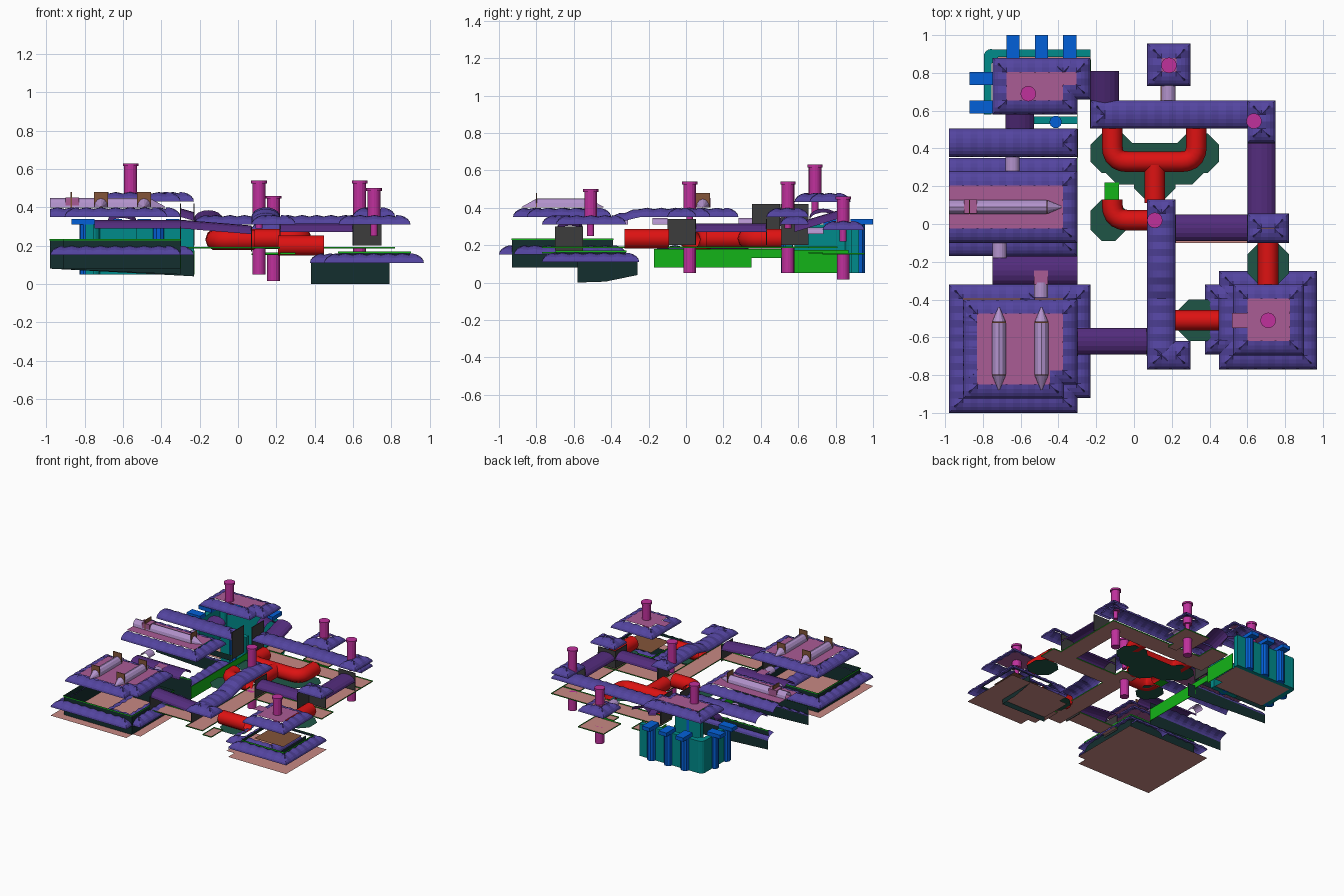
import bpy, math
from mathutils import Vector

if "Cube" in bpy.data.objects:
    bpy.data.objects.remove(bpy.data.objects["Cube"])

# Display colours (0-255), converted to linear below
COL = dict(roof=(84, 70, 158), hall=(84, 48, 124), lav=(178, 146, 204), pink=(168, 92, 148),
           mag=(190, 52, 155), red=(220, 25, 25), blue=(10, 96, 215), teal=(0, 138, 138),
           green=(26, 178, 30), dark=(26, 50, 50), floor=(198, 135, 130), brown=(130, 85, 60),
           grey=(62, 62, 62), pad=(36, 86, 72))
MATS = {}
for k, c in COL.items():
    MATS[k] = bpy.data.materials.new(k)
    MATS[k].diffuse_color = (*[(v / 255) ** 2.2 for v in c], 1)


def mesh(name, verts, faces, mat):
    me = bpy.data.meshes.new(name)
    me.from_pydata(verts, [], faces)
    me.validate()
    me.materials.append(MATS[mat])
    ob = bpy.data.objects.new(name, me)
    bpy.context.collection.objects.link(ob)
    return ob


def box(name, x0, x1, y0, y1, z0, z1, mat):
    v = [(x, y, z) for z in (z0, z1) for x, y in ((x0, y0), (x1, y0), (x1, y1), (x0, y1))]
    return mesh(name, v, [(3, 2, 1, 0), (4, 5, 6, 7)] + [(i, (i + 1) % 4, (i + 1) % 4 + 4, i + 4) for i in range(4)], mat)


def plane(name, x0, x1, y0, y1, z, mat):
    return mesh(name, [(x0, y0, z), (x1, y0, z), (x1, y1, z), (x0, y1, z)], [(0, 1, 2, 3)], mat)


def ring(name, x0, x1, y0, y1, z0, z1, mat, skip=()):
    v = [(x, y, z) for z in (z0, z1) for x, y in ((x0, y0), (x1, y0), (x1, y1), (x0, y1))]
    return mesh(name, v, [(i, (i + 1) % 4, (i + 1) % 4 + 4, i + 4) for i in range(4) if i not in skip], mat)


def rim_roof(name, x0, x1, y0, y1, z, cap=True, west_open=False, h=.05, w=.075):
    """Quarter-round tiled rim round a rectangle, flat centre; z may be a function of y."""
    zf = z if callable(z) else (lambda y: z)
    corners = [(x0, y0), (x1, y0), (x1, y1), (x0, y1)]
    loop = []
    for s in range(4):
        a, b = Vector(corners[s]), Vector(corners[(s + 1) % 4])
        n = 2 * max(1, round((b - a).length / .075))
        loop += [(a.lerp(b, i / n), i % 2, s) for i in range(n)]
    N, steps, verts, faces = len(loop), 5, [], []
    for k in range(steps + 1):
        t = k / steps * math.pi / 2
        d = w * (1 - math.cos(t))
        for p, ph, s in loop:
            dw = 0 if west_open else d
            x = min(max(p.x, x0 + dw), x1 - d)
            y = min(max(p.y, y0 + d), y1 - d)
            dip = .008 * math.sin(t) if ph == 0 else 0
            verts.append((x, y, zf(y) + h * math.sin(t) - dip))
    for k in range(steps):
        for i in range(N):
            if west_open and loop[i][2] == 3:
                continue
            j = (i + 1) % N
            faces.append((k * N + i, k * N + j, k * N + N + j, k * N + N + i))
    mesh(name, verts, faces, 'roof')
    if cap and x1 - x0 > .16 and y1 - y0 > .16:
        plane(name + '_centre', x0 if west_open else x0 + w, x1 - w, y0 + w, y1 - w, z + h + .001, 'pink')


def barrel(name, x0, x1, y0, y1, za, zb, axis, mat, h=.045, seg=8):
    """Low half-barrel vault running along one axis from height za to zb."""
    v = []
    for i in range(seg + 1):
        t = math.pi * i / seg
        c, s = (1 - math.cos(t)) / 2, h * math.sin(t)
        for e, z in ((0, za), (1, zb)):
            v.append((x0 + (x1 - x0) * e, y0 + (y1 - y0) * c, z + s) if axis == 'x'
                     else (x0 + (x1 - x0) * c, y0 + (y1 - y0) * e, z + s))
    return mesh(name, v, [(2 * i, 2 * i + 1, 2 * i + 3, 2 * i + 2) for i in range(seg)], mat)


def lathe(name, c, prof, mat, seg=16):
    v = [(c[0] + r * math.cos(2 * math.pi * i / seg), c[1] + r * math.sin(2 * math.pi * i / seg), z)
         for r, z in prof for i in range(seg)]
    f = [(k * seg + i, k * seg + (i + 1) % seg, (k + 1) * seg + (i + 1) % seg, (k + 1) * seg + i)
         for k in range(len(prof) - 1) for i in range(seg)]
    f += [tuple(range(seg))[::-1], tuple(range((len(prof) - 1) * seg, len(prof) * seg))]
    return mesh(name, v, f, mat)


def tube(name, pts, z, mat='red', r=.055, bend=.08):
    path = [Vector(pts[0])]
    for a, b, c in zip(pts, pts[1:], pts[2:]):
        a, b, c = Vector(a), Vector(b), Vector(c)
        p, q = b + (a - b).normalized() * bend, b + (c - b).normalized() * bend
        path += [p * (1 - t) ** 2 + b * 2 * t * (1 - t) + q * t * t for t in (0, .2, .4, .6, .8, 1)]
    path.append(Vector(pts[-1]))
    cu = bpy.data.curves.new(name, 'CURVE')
    cu.dimensions, cu.bevel_depth, cu.bevel_resolution = '3D', r, 3
    sp = cu.splines.new('POLY')
    sp.points.add(len(path) - 1)
    for s, p in zip(sp.points, path):
        s.co = (p.x, p.y, z, 1)
    cu.materials.append(MATS[mat])
    ob = bpy.data.objects.new(name, cu)
    bpy.context.collection.objects.link(ob)


def pad(name, x0, x1, y0, y1, z, c=.06):
    mesh(name, [(x0 + c, y0, z), (x1 - c, y0, z), (x1, y0 + c, z), (x1, y1 - c, z), (x1 - c, y1, z),
                (x0 + c, y1, z), (x0, y1 - c, z), (x0, y0 + c, z)], [tuple(range(8))], 'pad')


# Upper roofs
rim_roof('pump_roof', -.75, -.30, .58, .88, .43)
rim_roof('pump_roof_step', -.45, -.23, .66, .88, .43)
rim_roof('west_strip_roof', -.98, -.30, .355, .505, .35, west_open=True)
rim_roof('west_room_roof', -.98, -.30, -.10, .28, .35, west_open=True)
rim_roof('southwest_roof', -.905, -.30, -.85, -.40, .35)
rim_roof('southwest_roof_step', -.905, -.37, -.925, -.45, .35)
rim_roof('central_roof', .07, .22, -.77, .13, lambda y: .31 + .04 * min(1, max(0, (y + .40) / .15)))
rim_roof('central_roof_foot', .07, .30, -.77, -.62, .31)
rim_roof('north_strip_roof', -.23, .75, .505, .655, .31)
rim_roof('northeast_roof', .60, .75, .43, .655, .35)
rim_roof('north_room_roof', .07, .30, .73, .955, .28)
rim_roof('east_roof', .60, .82, -.10, .055, .35)
rim_roof('southeast_roof', .525, .90, -.695, -.32, .31)
plane('southeast_roof_tab', .52, .60, -.55, -.47, .362, 'pink')
# Lower skirt roofs
rim_roof('west_skirt', -.98, -.30, -.17, .35, .15, cap=False, west_open=True)
rim_roof('southwest_skirt', -.98, -.30, -1, -.32, .15, cap=False)
rim_roof('southwest_skirt_step', -.60, -.23, -.92, -.32, .15, cap=False)
rim_roof('southeast_skirt', .45, .97, -.77, -.25, .11, cap=False)
rim_roof('southeast_skirt_step', .375, .80, -.69, -.32, .11, cap=False)

# Corridor vaults and small links
barrel('southwest_corridor', -.30, .07, -.69, -.55, .29, .26, 'x', 'hall')
barrel('mid_corridor', .22, .60, -.09, .05, .27, .27, 'x', 'hall')
barrel('east_corridor', .60, .75, .05, .43, .27, .27, 'y', 'hall')
barrel('north_link_corridor', -.23, -.08, .58, .81, .27, .34, 'y', 'hall')
barrel('pump_link_corridor', -.30, -.23, .66, .81, .35, .33, 'x', 'hall')
barrel('west_corridor', -.75, -.30, -.32, -.17, .29, .29, 'x', 'hall')
barrel('pump_south_corridor', -.68, -.53, .50, .60, .30, .33, 'y', 'hall')
for n, x0, y0, y1, z in (('a', -.68, .28, .36, .31), ('b', -.75, -.18, -.10, .31),
                         ('c', -.53, -.39, -.31, .31), ('d', .145, .65, .735, .26)):
    barrel('link_' + n, x0, x0 + .075, y0, y1, z, z, 'y', 'lav', .035)
plane('corridor_patch', -.53, -.455, -.32, -.245, .338, 'pink')


# Roof-top ridges with pointed tips and small fins
def ridge(name, a, b, tip_a=True):
    a, b = Vector((*a, 0)), Vector((*b, 0))
    d = (b - a).normalized()
    s = Vector((-d.y, d.x, 0))
    secs = ([(a, .003)] if tip_a else []) + [(a + d * (.08 if tip_a else 0), .037), (b - d * .08, .037), (b, .003)]
    v = []
    for p, r in secs:
        for i in range(7):
            t = math.pi * i / 6
            v.append(p + s * r * math.cos(t) + Vector((0, 0, .40 + r * 1.3 * math.sin(t))))
    mesh(name, v, [(k * 7 + i, k * 7 + i + 1, k * 7 + 8 + i, k * 7 + 7 + i)
                   for k in range(len(secs) - 1) for i in range(6)], 'lav')


ridge('west_ridge', (-.98, .09), (-.38, .09), False)
box('west_ridge_block', -.90, -.83, .055, .13, .40, .451, 'pink')
for x in (-.87, -.46):
    box('ridge_fin', x - .003, x + .003, .052, .128, .40, .48, 'brown')
for x in (-.715, -.49):
    ridge('southwest_ridge', (x, -.88), (x, -.44))
    for y in (-.80, -.52):
        box('ridge_fin', x - .037, x + .037, y - .003, y + .003, .40, .48, 'brown')

# Chimneys with stubs, and the shafts beneath the floors
for x, y, top, base, low in ((-.56, .69, .63, .46, None), (.11, .02, .54, .38, .05), (.185, .84, .46, .31, .015),
                             (.635, .545, .54, .38, .05), (.71, -.51, .50, .34, None)):
    lathe('chimney', (x, y), [(.018, base - .09), (.018, base - .03), (.034, base - .03), (.034, top - .015),
                              (.041, top - .015), (.041, top)], 'mag')
    if low:
        lathe('shaft', (x, y), [(.034, low), (.034, low + .135)], 'mag')

# Red pipes and the pads below them
tube('pipe_u', [(-.115, .51), (-.115, .33), (.33, .33), (.33, .51)], .235)
tube('pipe_tee', [(.11, .33), (.11, .11)], .235)
tube('pipe_elbow', [(-.115, .13), (-.115, .02), (.09, .02)], .23)
tube('pipe_east', [(.71, -.09), (.71, -.33)], .235)
tube('pipe_south', [(.21, -.51), (.45, -.51)], .20)
for n, r in enumerate(((-.23, .0, .27, .48, .183), (.22, .45, .27, .48, .183), (-.15, .37, .21, .43, .181),
                       (.0, .22, .13, .35, .179), (-.23, -.04, -.09, .13, .18), (.60, .82, -.32, -.10, .182),
                       (.23, .45, -.62, -.40, .147))):
    pad('pipe_pad_%d' % n, *r)
plane('pipe_patch', -.155, -.08, .13, .22, .185, 'green')

# Room floors, stepped like the roofs above them
for n, x0, x1, y0, y1, z in (('southwest', -.98, -.30, -1, -.32, .08), ('southwest_step', -.30, -.23, -.92, -.32, .08),
                             ('southeast', .45, .97, -.77, -.25, .04), ('southeast_step', .38, .45, -.69, -.32, .04),
                             ('north', .07, .30, .73, .955, .15), ('pump', -.75, -.30, .58, .90, .045),
                             ('pump_step', -.30, -.23, .66, .90, .045)):
    plane(n + '_floor', x0, x1, y0, y1, z, 'floor')
ring('north_curb', .07, .30, .73, .955, .15, .158, 'green')
# Corridor floors with green curbs
for i, r in enumerate(((-.30, .07, -.69, -.55), (.07, .22, -.77, .13), (.22, .30, -.77, -.62), (.22, .60, -.10, .05),
                       (.60, .82, -.10, .05), (.60, .75, .05, .505), (-.23, .75, .505, .655), (-.23, -.08, .655, .81),
                       (.14, .22, .655, .73))):
    z = .155 if i in (2, 8) else .185
    plane('corridor_floor_%d' % i, *r, z, 'floor')
    ring('corridor_curb_%d' % i, *r, z, z + .008, 'green')

# Dark lower walls and green-topped parapets
for n, r, z0, z1, skip in (('southwest', (-.91, -.30, -.93, -.39), .08, .235, ()),
                           ('west', (-.98, -.30, -.165, .345), .19, .235, (3, 1)),
                           ('southeast', (.525, .90, -.695, -.32), .15, .17, ())):
    ring(n + '_parapet', *r, z0, z1, 'dark', skip)
    ring(n + '_parapet_top', r[0] - .003, r[1] + .003, r[2] - .003, r[3] + .003, z1 - .008, z1, 'green', skip)
ring('southeast_pit_wall', .38, .79, -.58, -.26, .0, .11, 'dark', (1, 2, 3))
mesh('southeast_pit_side', [(.79, -.58, 0), (.79, -.43, .005), (.79, -.26, .04), (.79, -.26, .11), (.79, -.58, .11)],
     [(0, 1, 2, 3, 4)], 'dark')
mesh('west_north_wall', [(-.98, .35, .08), (-.23, .35, .04), (-.23, .35, .15), (-.98, .35, .15)], [(0, 1, 2, 3)], 'dark')
mesh('west_south_wall', [(-.98, -.17, .08), (-.30, -.17, .05), (-.30, -.17, .2), (-.98, -.17, .2)], [(0, 1, 2, 3)], 'dark')
box('west_green_wall', -.302, -.298, -.17, .35, .08, .18, 'green')
box('north_green_wall', -.302, -.298, .35, .58, .13, .18, 'green')
box('pump_green_wall', -.232, -.228, .58, .87, .05, .175, 'green')
plane('southeast_inner_deck', .58, .84, -.62, -.38, .168, 'brown')

# Pump house walls with blue columns and spouts
box('pump_north_wall', -.765, -.23, .885, .925, .05, .31, 'teal')
box('pump_west_wall', -.795, -.755, .58, .89, .05, .31, 'teal')
lathe('pump_corner', (-.757, .888), [(.038, .05), (.038, .31)], 'teal')
box('pump_south_wall', -.53, -.30, .53, .57, .05, .31, 'teal')
for x in (-.64, -.49, -.34):
    lathe('blue_column', (x, .925), [(.033, .05), (.033, .335)], 'blue', 10)
    box('blue_spout', x - .035, x + .035, .88, 1.0, .31, .34, 'blue')
for y in (.62, .77):
    lathe('blue_column', (-.795, y), [(.033, .05), (.033, .335)], 'blue', 10)
    box('blue_spout', -.87, -.75, y - .035, y + .035, .31, .34, 'blue')
lathe('blue_column', (-.415, .54), [(.033, .05), (.033, .33)], 'blue', 10)

# Grey door plates at corridor ends
for x, y0, z0, z1 in ((-.30, -.70, .17, .30), (.07, -.70, .17, .30), (.22, -.10, .20, .34), (.60, -.10, .20, .34),
                      (-.30, .352, .20, .42), (-.23, .505, .20, .42)):
    box('door_plate', x - .003, x + .003, y0, y0 + .15, z0, z1, 'grey')
for x0, y, z0, z1 in ((.60, .05, .20, .34), (.60, .43, .20, .34)):
    box('door_plate', x0, x0 + .15, y - .003, y + .003, z0, z1, 'grey')

for m in bpy.data.materials:
    if m.users and not m.is_grease_pencil:
        m.use_nodes = True
        m.node_tree.nodes["Principled BSDF"].inputs["Base Color"].default_value = m.diffuse_color
